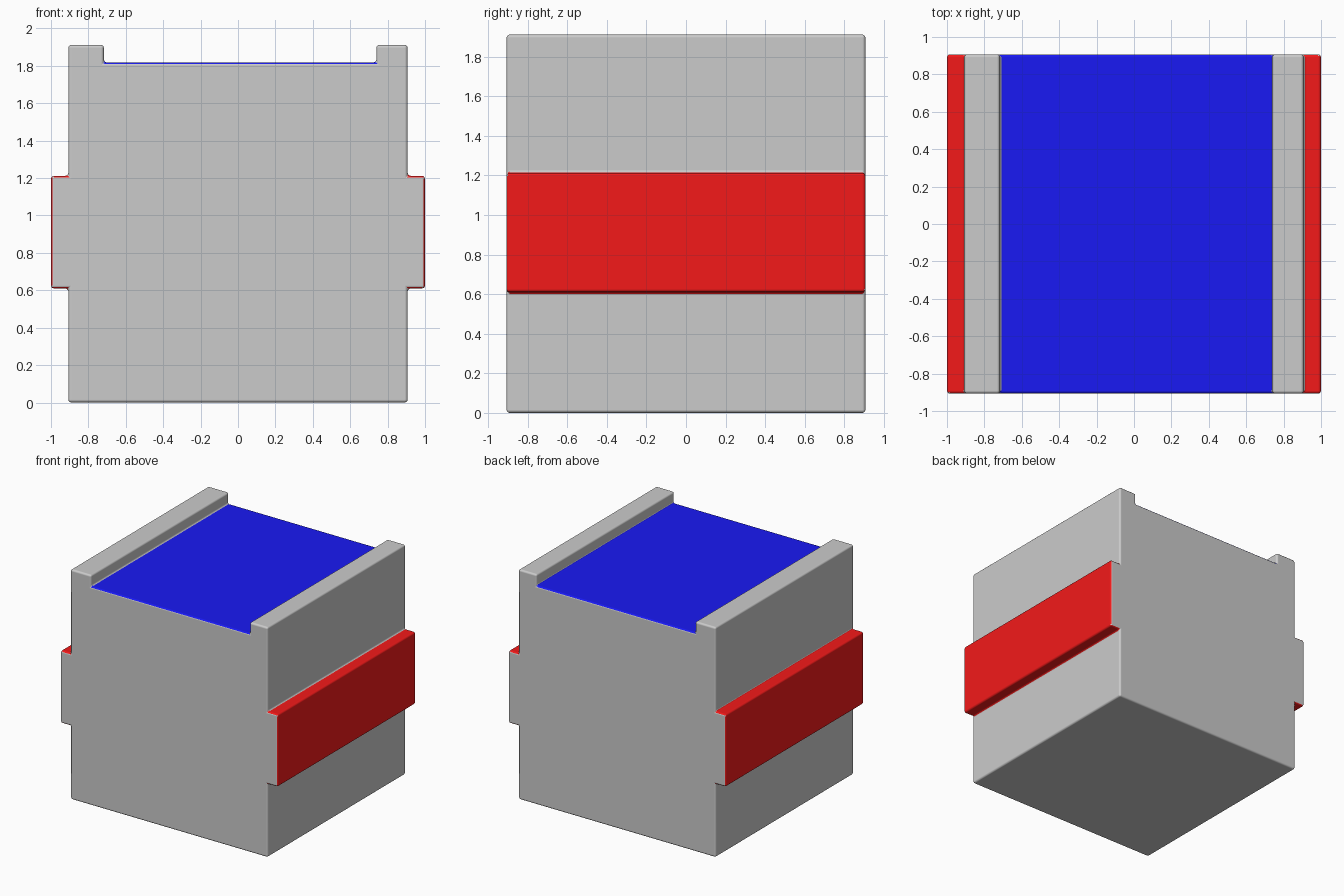
import bpy
import bmesh

if "Cube" in bpy.data.objects:
    bpy.data.objects.remove(bpy.data.objects["Cube"])

HALF = 0.907     # half width and half depth of the block
FLANGE = 1.0     # half width across the side bands

# Front outline (x, z), counter-clockwise from bottom left
profile = [
    (-HALF, 0), (HALF, 0),
    (HALF, 0.61), (FLANGE, 0.61), (FLANGE, 1.212), (HALF, 1.212),
    (HALF, 1.912), (0.74, 1.912), (0.74, 1.818),
    (-0.717, 1.818), (-0.717, 1.912), (-HALF, 1.912),
    (-HALF, 1.212), (-FLANGE, 1.212), (-FLANGE, 0.61), (-HALF, 0.61),
]
# Outline segment index -> material slot (1 red bands, 2 blue recess floor)
slots = {2: 1, 3: 1, 4: 1, 12: 1, 13: 1, 14: 1, 8: 2}


def colour(name, rgb):
    mat = bpy.data.materials.new(name)
    mat.diffuse_color = (*rgb, 1)
    mat.use_nodes = True
    mat.node_tree.nodes["Principled BSDF"].inputs["Base Color"].default_value = mat.diffuse_color
    return mat


# Block extruded along y from the outline
bm = bmesh.new()
front = [bm.verts.new((x, -HALF, z)) for x, z in profile]
back = [bm.verts.new((x, HALF, z)) for x, z in profile]
bm.faces.new(front)
bm.faces.new(back[::-1])
for i in range(len(profile)):
    j = (i + 1) % len(profile)
    face = bm.faces.new((front[j], front[i], back[i], back[j]))
    face.material_index = slots.get(i, 0)
bmesh.ops.recalc_face_normals(bm, faces=bm.faces)

mesh = bpy.data.meshes.new("block")
bm.to_mesh(mesh)
bm.free()
block = bpy.data.objects.new("block", mesh)
bpy.context.collection.objects.link(block)

mesh.materials.append(colour("grey", (0.8, 0.8, 0.8)))
mesh.materials.append(colour("red", (0.9, 0.01, 0.01)))
mesh.materials.append(colour("blue", (0.01, 0.01, 0.9)))

# Small rounded edges, smooth shaded
for poly in mesh.polygons:
    poly.use_smooth = True
bevel = block.modifiers.new("rounded_edges", 'BEVEL')
bevel.width = 0.016
bevel.segments = 3
bevel.limit_method = 'ANGLE'
bevel.harden_normals = True
